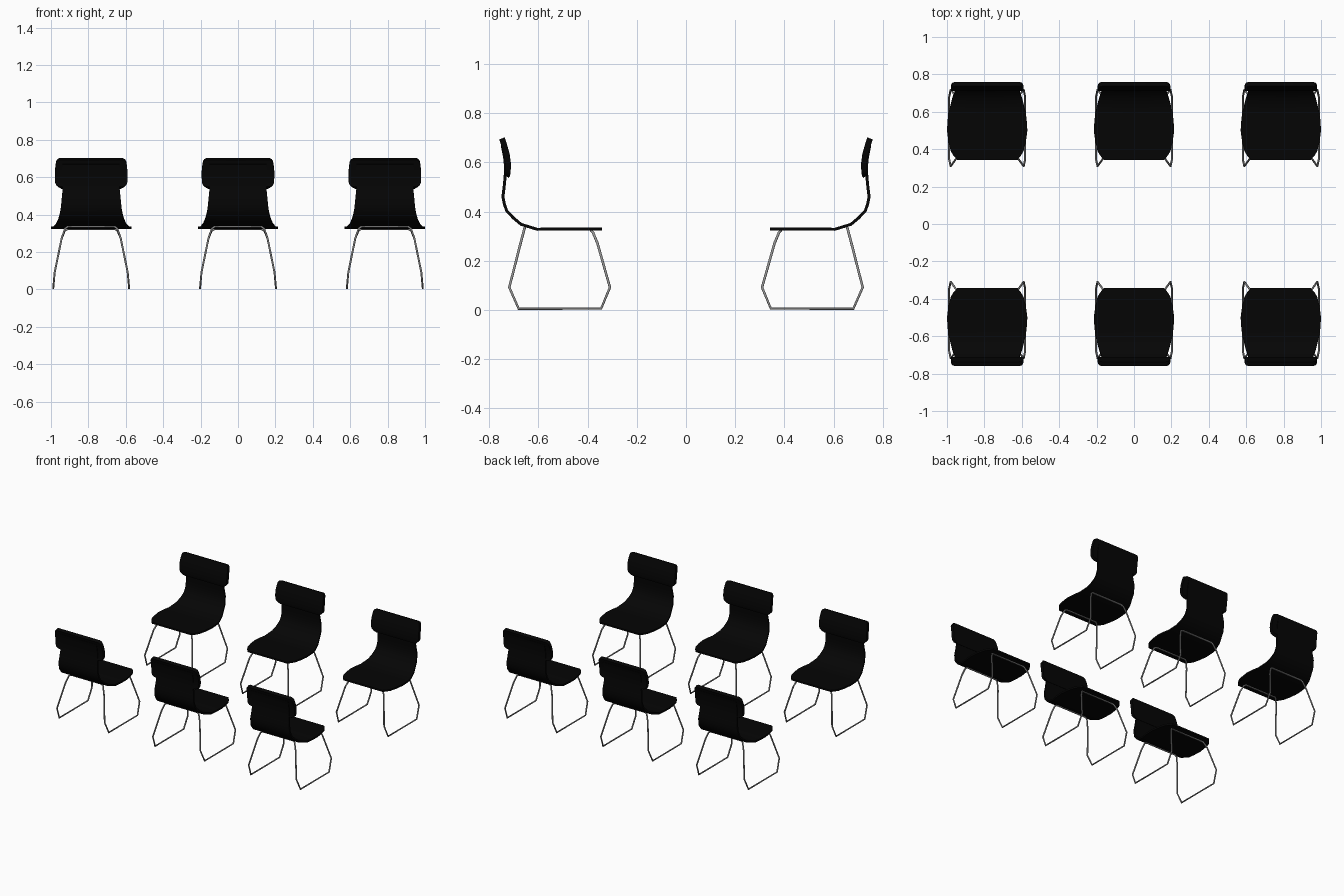
import bpy

if "Cube" in bpy.data.objects:
    bpy.data.objects.remove(bpy.data.objects["Cube"])

def material(name, v):
    m = bpy.data.materials.new(name)
    m.diffuse_color = (v, v, v, 1)
    m.use_nodes = True
    m.node_tree.nodes["Principled BSDF"].inputs["Base Color"].default_value = m.diffuse_color
    return m

BLACK = material("black_shell", 0.0015)
STEEL = material("grey_steel", 0.28)

def strip(name, rows, thick, offset):
    """Bent sheet from rows of (y, z, half width), thickened."""
    verts, faces = [], []
    for y, z, w in rows:
        verts += [(-w, y, z), (0, y, z), (w, y, z)]
    for i in range(len(rows) - 1):
        for j in range(2):
            a = i * 3 + j
            faces.append((a, a + 1, a + 4, a + 3))
    me = bpy.data.meshes.new(name)
    me.from_pydata(verts, [], faces)
    me.polygons.foreach_set("use_smooth", [True] * len(faces))
    me.materials.append(BLACK)
    return me, thick, offset

# one-piece seat and back sheet
shell = strip("seat_shell", [
    (0.342, 0.330, 0.160), (0.365, 0.330, 0.180), (0.39, 0.330, 0.195),
    (0.44, 0.330, 0.207), (0.50, 0.330, 0.215), (0.56, 0.329, 0.211),
    (0.605, 0.328, 0.204), (0.67, 0.348, 0.187), (0.70, 0.373, 0.176),
    (0.728, 0.402, 0.168), (0.738, 0.43, 0.163), (0.744, 0.46, 0.160),
    (0.739, 0.50, 0.156), (0.735, 0.54, 0.152), (0.733, 0.58, 0.152),
    (0.737, 0.62, 0.152), (0.747, 0.67, 0.152)], 0.012, 0)

# wide padded top of the back
pad = strip("back_pad", [
    (0.730, 0.543, 0.158), (0.727, 0.548, 0.174), (0.725, 0.558, 0.187),
    (0.724, 0.572, 0.193), (0.724, 0.600, 0.194), (0.728, 0.630, 0.194),
    (0.736, 0.660, 0.191), (0.743, 0.683, 0.187), (0.746, 0.692, 0.181),
    (0.748, 0.697, 0.170)], 0.024, 0)

# bent wire frame: right side, then mirrored left side, joined under the seat
side = [(0.125, 0.385, 0.323), (0.140, 0.378, 0.315), (0.158, 0.360, 0.272),
        (0.195, 0.309, 0.092), (0.203, 0.345, 0.0055), (0.203, 0.680, 0.0055),
        (0.195, 0.718, 0.092), (0.158, 0.672, 0.272), (0.140, 0.658, 0.325),
        (0.125, 0.655, 0.335)]
path = side + [(-x, y, z) for x, y, z in reversed(side)]
wire = bpy.data.curves.new("wire_legs", 'CURVE')
wire.dimensions = '3D'
wire.bevel_depth = 0.0055
wire.bevel_resolution = 2
sp = wire.splines.new('POLY')
sp.points.add(len(path) - 1)
for p, c in zip(sp.points, path):
    p.co = (*c, 1)
sp.use_cyclic_u = True
wire.materials.append(STEEL)

def place(data, name, x, rot, thick=None, offset=0):
    ob = bpy.data.objects.new(name, data)
    bpy.context.collection.objects.link(ob)
    ob.location.x = x
    ob.rotation_euler.z = rot
    if thick:
        m = ob.modifiers.new("thickness", 'SOLIDIFY')
        m.thickness = thick
        m.offset = offset
        e = ob.modifiers.new("crisp_edges", 'EDGE_SPLIT')
        e.split_angle = 0.7

# two facing rows of three chairs
for row, rot in (("back_row", 0), ("front_row", 3.14159265)):
    for i in (-1, 0, 1):
        x = i * 0.785
        tag = f"{row}_{i + 2}"
        place(shell[0], "seat_shell_" + tag, x, rot, *shell[1:])
        place(pad[0], "back_pad_" + tag, x, rot, *pad[1:])
        place(wire, "wire_legs_" + tag, x, rot)
